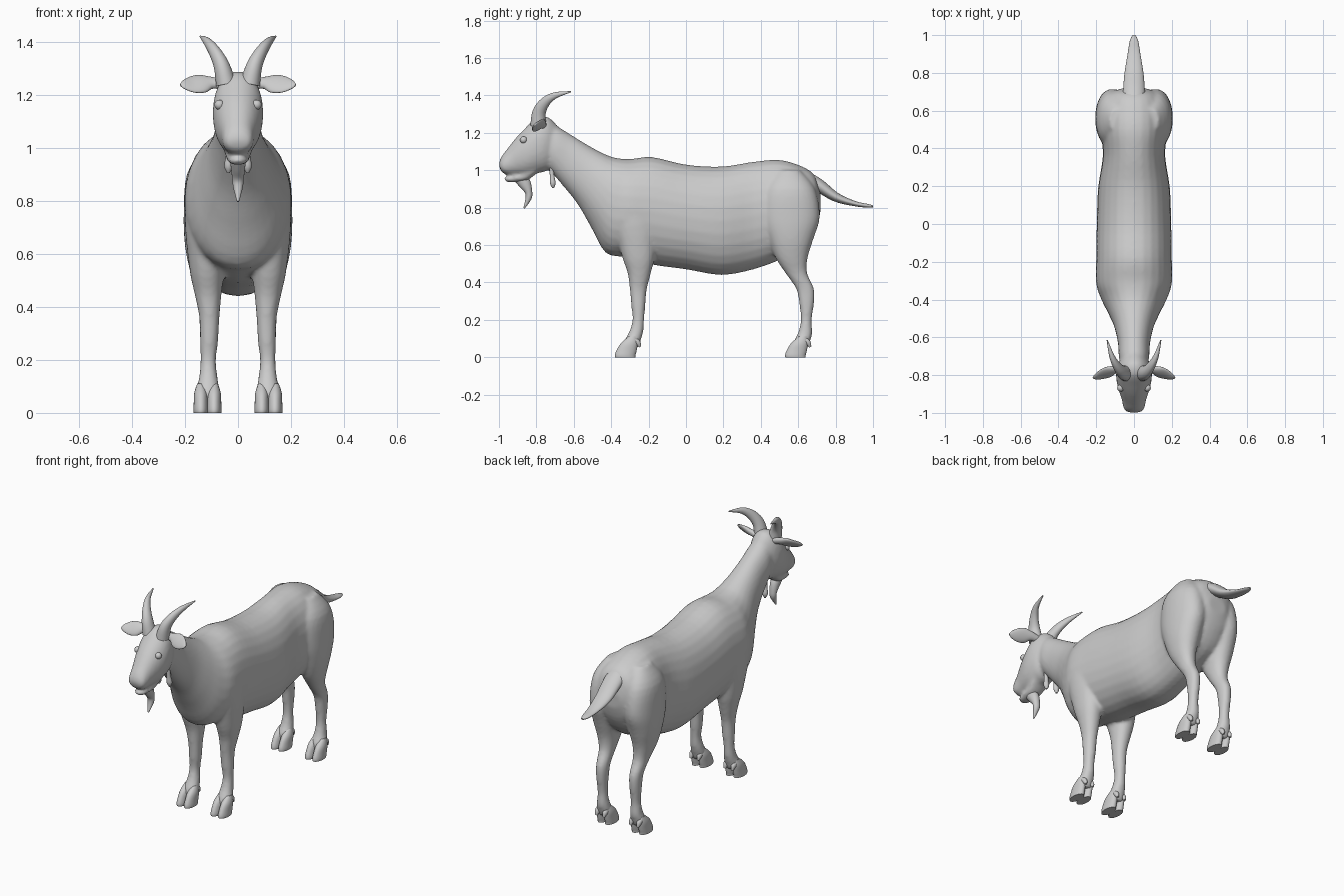
import bpy, bmesh, math
from mathutils import Vector

SEG = 28


def spline(rows, k=4):
    """Catmull-Rom interpolation of rows of numbers."""
    out = []
    for i in range(len(rows) - 1):
        p = [rows[max(0, min(len(rows) - 1, i + d))] for d in (-1, 0, 1, 2)]
        for j in range(k):
            t = j / k
            out.append([0.5 * (2 * b + (c - a) * t + (2 * a - 5 * b + 4 * c - d) * t * t
                               + (3 * b - a - 3 * c + d) * t ** 3) for a, b, c, d in zip(*p)])
    return out + [list(rows[-1])]


def profile(rows):
    """Rings from top (y, z), bottom (y, z) and half width."""
    rings = []
    for ty, tz, by, bz, w in spline(rows):
        top, bot = Vector((0, ty, tz)), Vector((0, by, bz))
        rings.append(((top + bot) / 2, Vector((w, 0, 0)), (top - bot) / 2))
    return rings


def column(rows, s=1):
    """Horizontal rings from centre and x, y radii."""
    return [(Vector((x * s, y, z)), Vector((rx, 0, 0)), Vector((0, ry, 0)))
            for x, y, z, rx, ry in spline(rows)]


def tube(rows, s=1, ref=(1, 0, 0)):
    """Rings square to a path; first radius lies along ref."""
    pts = spline(rows)
    c = [Vector((p[0] * s, p[1], p[2])) for p in pts]
    rings = []
    for i, p in enumerate(pts):
        t = (c[min(i + 1, len(c) - 1)] - c[max(i - 1, 0)]).normalized()
        v = t.cross(Vector(ref)).normalized()
        rings.append((c[i], v.cross(t) * p[3], v * p[4]))
    return rings


def part(name, lofts, power=2.0, angle=50):
    bm = bmesh.new()
    for rings in lofts:
        loops = []
        for c, u, v in rings:
            loop = []
            for i in range(SEG):
                a = 2 * math.pi * i / SEG
                ca, sa = math.cos(a), math.sin(a)
                loop.append(bm.verts.new(c + u * math.copysign(abs(ca) ** (2 / power), ca)
                                         + v * math.copysign(abs(sa) ** (2 / power), sa)))
            loops.append(loop)
        for a, b in zip(loops, loops[1:]):
            for i in range(SEG):
                j = (i + 1) % SEG
                bm.faces.new((a[i], a[j], b[j], b[i]))
        bm.faces.new(loops[0])
        bm.faces.new(loops[-1])
    bmesh.ops.recalc_face_normals(bm, faces=bm.faces)
    me = bpy.data.meshes.new(name)
    bm.to_mesh(me)
    bm.free()
    ob = bpy.data.objects.new(name, me)
    bpy.context.collection.objects.link(ob)
    bpy.ops.object.select_all(action='DESELECT')
    ob.select_set(True)
    bpy.context.view_layer.objects.active = ob
    bpy.ops.object.shade_smooth_by_angle(angle=math.radians(angle))
    return ob


# Torso and neck, rump to throat
torso = profile([
    (.72, .87, .718, .77, .06), (.69, .97, .69, .68, .125), (.62, 1.02, .62, .58, .165),
    (.5, 1.055, .5, .52, .175), (.36, 1.045, .36, .47, .165), (.19, 1.02, .19, .44, .19),
    (0, 1.03, 0, .47, .197), (-.18, 1.07, -.18, .495, .2), (-.3, 1.06, -.33, .535, .2),
    (-.37, 1.065, -.43, .56, .172), (-.42, 1.08, -.51, .70, .138), (-.50, 1.12, -.58, .82, .105),
    (-.60, 1.18, -.66, .92, .085), (-.68, 1.23, -.73, 1.0, .08), (-.74, 1.26, -.78, 1.04, .065)])

# Head with upper muzzle, and lower jaw
head = profile([
    (-.69, 1.24, -.70, 1.04, .055), (-.74, 1.285, -.745, .997, .085), (-.80, 1.28, -.79, .985, .095),
    (-.86, 1.225, -.83, .975, .09), (-.91, 1.172, -.865, .97, .078), (-.955, 1.115, -.905, .972, .064),
    (-.985, 1.075, -.95, .975, .057), (-.998, 1.045, -.978, .985, .045), (-1.0, 1.025, -.99, .998, .025)])
jaw = profile([
    (-.78, 1.05, -.78, 1.0, .06), (-.86, 1.0, -.85, .945, .048), (-.92, .975, -.92, .936, .04),
    (-.955, .968, -.955, .937, .03), (-.97, .96, -.97, .945, .016)])

# Legs
FRONT = [(.11, -.27, .86, .05, .09), (.122, -.27, .75, .078, .12), (.118, -.255, .55, .066, .09),
         (.113, -.25, .45, .051, .062), (.108, -.255, .36, .038, .045), (.109, -.255, .27, .034, .037),
         (.112, -.255, .2, .029, .031), (.112, -.265, .14, .034, .037), (.113, -.285, .09, .042, .043),
         (.114, -.295, .05, .036, .04)]
HIND = [(.09, .55, 1.0, .04, .06), (.108, .555, .90, .085, .135), (.115, .56, .75, .09, .155),
        (.12, .56, .63, .08, .12), (.12, .565, .53, .06, .085), (.115, .59, .45, .043, .058),
        (.112, .635, .37, .035, .048), (.112, .645, .3, .032, .041), (.112, .643, .2, .028, .029),
        (.112, .637, .13, .034, .038), (.113, .622, .09, .042, .043), (.114, .61, .05, .036, .04)]
legs = [column(rows, s) for rows in (FRONT, HIND) for s in (-1, 1)]

# Skin: all fused into one smooth surface
body = part("body", [torso, head, jaw] + legs, power=2.15)
rm = body.modifiers.new("fuse", 'REMESH')
rm.mode = 'VOXEL'
rm.voxel_size = .01
rm.use_smooth_shade = True
sm = body.modifiers.new("relax", 'SMOOTH')
sm.factor = .5
sm.iterations = 6

for s, side in ((-1, "right"), (1, "left")):
    # Horns sweep back and outward
    part("horn_" + side, [tube([
        (.045, -.79, 1.24, .038, .042), (.062, -.785, 1.31, .03, .036), (.09, -.752, 1.365, .022, .027),
        (.117, -.70, 1.40, .014, .017), (.142, -.615, 1.42, .003, .003)], s)])
    # Ears
    part("ear_" + side, [tube([
        (.06, -.765, 1.24, .02, .018), (.10, -.77, 1.245, .026, .017), (.135, -.783, 1.242, .042, .015),
        (.172, -.797, 1.238, .038, .011), (.203, -.81, 1.237, .021, .008), (.217, -.815, 1.236, .005, .003)],
        s, (0, .65, .76))])
    # Throat wattles
    part("wattle_" + side, [tube([
        (.032, -.72, 1.03, .012, .012), (.034, -.716, .97, .012, .012),
        (.036, -.712, .93, .016, .015), (.036, -.71, .905, .005, .005)], s)])
    # Eyes
    bpy.ops.mesh.primitive_uv_sphere_add(segments=16, ring_count=10, radius=.019,
                                         location=(s * .07, -.868, 1.162))
    bpy.context.object.name = "eye_" + side
    bpy.ops.object.shade_smooth()
    # Cloven hooves with dewclaws
    for end, y in (("front", -.315), ("hind", .595)):
        lofts = []
        for d in (-.025, .025):
            x = .115 + d
            lofts.append(column([
                (x, y + .03, .11, .014, .022), (x, y + .012, .075, .025, .045),
                (x, y - .003, .035, .027, .054), (x, y - .01, .012, .028, .055),
                (x, y - .01, 0, .027, .054)], s))
            lofts.append(tube([
                (x, y + .03, .10, .012, .012), (x, y + .055, .08, .015, .016),
                (x, y + .07, .055, .006, .006)], s))
        part(f"{end}_hoof_{side}", lofts)

# Beard
part("beard", [tube([
    (0, -.885, .96, .03, .035), (0, -.86, .925, .027, .032), (0, -.842, .885, .022, .02),
    (0, -.842, .85, .018, .016), (0, -.866, .797, .004, .004)])])

# Tail
part("tail", [tube([
    (0, .60, .97, .06, .045), (0, .70, .925, .058, .036), (0, .80, .857, .05, .025),
    (0, .90, .822, .034, .014), (0, .97, .81, .022, .01), (0, 1.0, .807, .008, .005)])])
